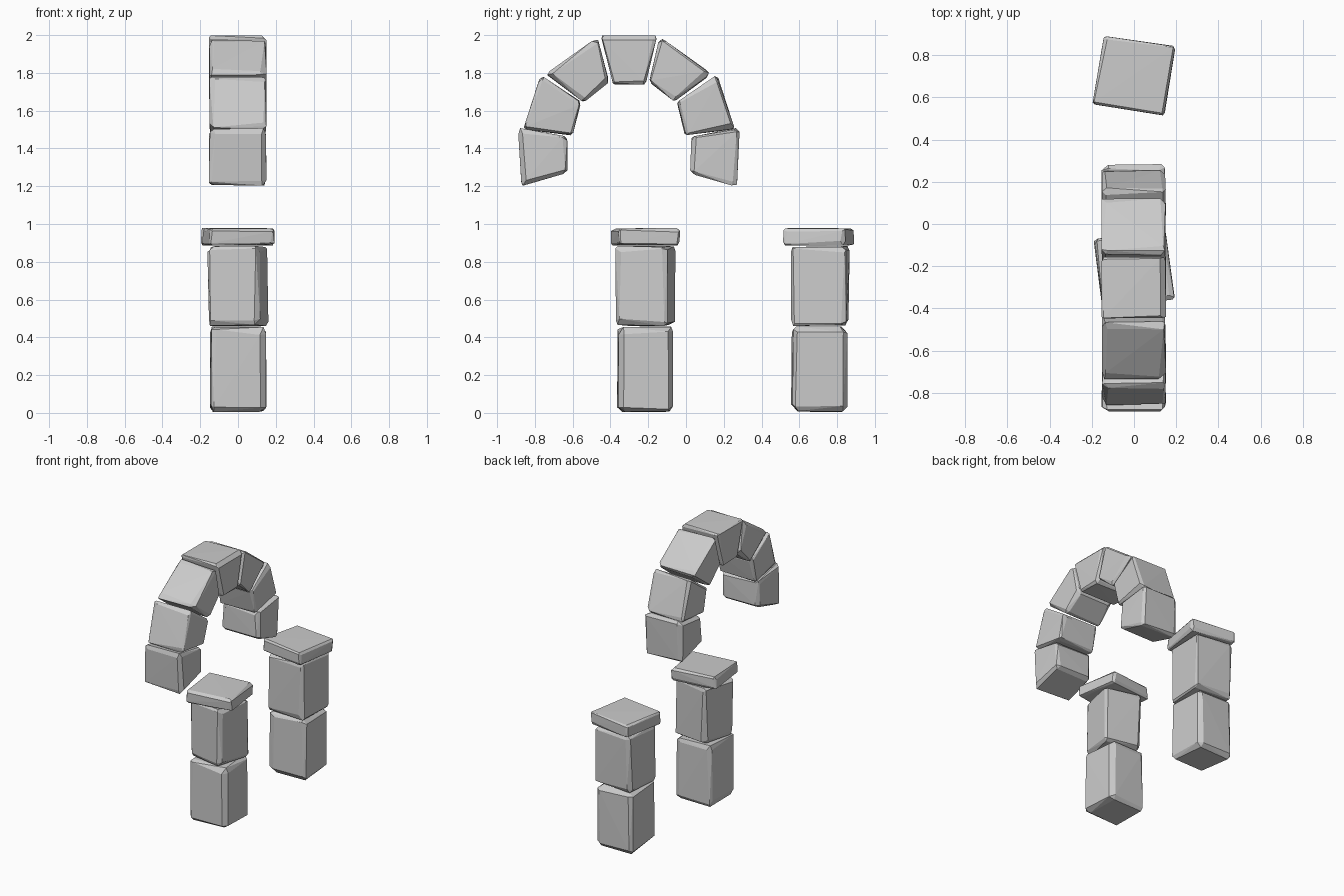
import bpy, bmesh, random
from math import radians
from mathutils import Vector, Matrix

if "Cube" in bpy.data.objects:
    bpy.data.objects.remove(bpy.data.objects["Cube"])

rng = random.Random(7)
MID_Y = -0.302          # mirror line of the arch


def stone(name, quad, x0, x1, inset, rot=0.0, loc=(0, 0, 0), rough=0.007):
    """Roughly chiselled block: hull of irregularly chamfered corners.
    quad = (y, z) corners: lower-left, lower-right, upper-right, upper-left."""
    a, b, c, d = [Vector(p) for p in quad]
    half = (abs(x1 - x0) / 2,
            ((b - a).length + (c - d).length) / 4,
            ((d - a).length + (c - b).length) / 4)

    def place(u):
        s, t = (u[1] + 1) / 2, (u[2] + 1) / 2
        p = (a * (1 - s) + b * s) * (1 - t) + (d * (1 - s) + c * s) * t
        return Vector((x0 + (x1 - x0) * (u[0] + 1) / 2, p.x, p.y))

    bm = bmesh.new()
    for sx in (-1, 1):
        for sy in (-1, 1):
            for sz in (-1, 1):
                sign = (sx, sy, sz)
                for axis in range(3):
                    u = []
                    for k in range(3):
                        cut = (rng.uniform(0, rough) if k == axis
                               else inset * rng.uniform(0.35, 1.2))
                        u.append(sign[k] * (1 - cut / half[k]))
                    bm.verts.new(place(u))
    res = bmesh.ops.convex_hull(bm, input=bm.verts)
    junk = {g for g in res["geom_interior"] + res["geom_unused"]
            if isinstance(g, bmesh.types.BMVert)}
    if junk:
        bmesh.ops.delete(bm, geom=list(junk), context='VERTS')
    bmesh.ops.recalc_face_normals(bm, faces=bm.faces)
    bm.transform(Matrix.Translation(loc) @ Matrix.Rotation(radians(rot), 4, 'Z'))
    mesh = bpy.data.meshes.new(name)
    bm.to_mesh(mesh)
    bm.free()
    ob = bpy.data.objects.new(name, mesh)
    bpy.context.collection.objects.link(ob)
    return ob


def box(name, wx, wy, z0, z1, y, rot, inset, x=0.0):
    quad = [(-wy / 2, z0), (wy / 2, z0), (wy / 2, z1), (-wy / 2, z1)]
    stone(name, quad, -wx / 2, wx / 2, inset, rot, (x, y, 0))


# Pillars: two stacked blocks under a twisted cap
for side, y, upper_rot, cap_y, cap_rot in (
        ("near", -0.215, -10, -0.213, 7), ("far", 0.708, -3, 0.705, -9)):
    w = 0.285 if upper_rot < -5 else 0.305
    box(side + "_pillar_lower_block", 0.298, 0.298, 0.004, 0.46, y, 2, 0.04)
    box(side + "_pillar_upper_block", w, w, 0.46, 0.885, y, upper_rot, 0.033)
    box(side + "_pillar_cap", 0.35, 0.335, 0.885, 0.98, cap_y, cap_rot, 0.022)

# Arch stones, left half, mirrored to the right half
wedges = {
    "springer": [(-0.875, 1.193), (-0.625, 1.268), (-0.627, 1.463), (-0.89, 1.512)],
    "lower_voussoir": [(-0.868, 1.498), (-0.598, 1.467), (-0.552, 1.645), (-0.768, 1.795)],
    "upper_voussoir": [(-0.745, 1.795), (-0.54, 1.642), (-0.405, 1.752), (-0.462, 1.995)],
}
for name, q in wedges.items():
    stone("left_" + name, q, -0.155, 0.152, 0.03)
    m = [(2 * MID_Y - p[0], p[1]) for p in q]
    stone("right_" + name, [m[1], m[0], m[3], m[2]], -0.155, 0.152, 0.03)
stone("keystone", [(-0.39, 1.737), (-0.214, 1.737), (-0.147, 2.0), (-0.457, 2.0)],
      -0.157, 0.152, 0.024)
